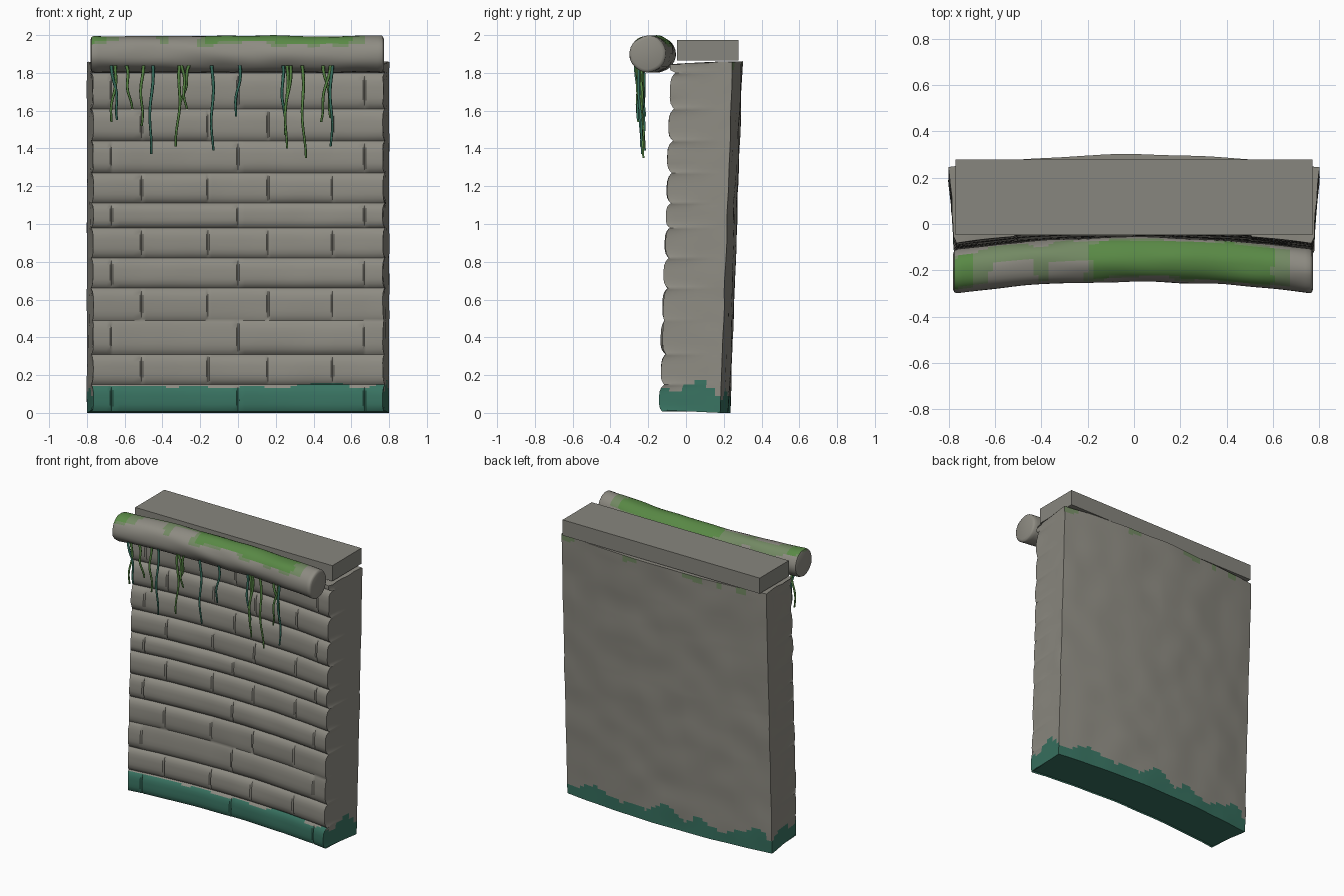
import bpy, bmesh, math, random
from mathutils import Vector, noise

random.seed(4)
cube = bpy.data.objects.get("Cube")
if cube:
    bpy.data.objects.remove(cube, do_unlink=True)


def material(name, rgb):
    m = bpy.data.materials.new(name)
    m.use_nodes = True
    m.diffuse_color = (*rgb, 1)
    m.node_tree.nodes["Principled BSDF"].inputs["Base Color"].default_value = (*rgb, 1)
    return m


stone = material("grey stone", (0.27, 0.26, 0.225))
cap_stone = material("cap stone", (0.245, 0.24, 0.21))
moss = material("bright moss", (0.10, 0.25, 0.06))
pale_moss = material("pale moss", (0.17, 0.25, 0.125))
algae = material("teal algae", (0.04, 0.17, 0.12))


def finish(name, bm, mats, angle=35):
    bmesh.ops.recalc_face_normals(bm, faces=bm.faces[:])
    me = bpy.data.meshes.new(name)
    bm.to_mesh(me)
    bm.free()
    ob = bpy.data.objects.new(name, me)
    bpy.context.collection.objects.link(ob)
    for m in mats:
        me.materials.append(m)
    bpy.ops.object.select_all(action='DESELECT')
    bpy.context.view_layer.objects.active = ob
    ob.select_set(True)
    bpy.ops.object.shade_smooth_by_angle(angle=math.radians(angle))
    return ob


def skin(bm, rings):
    """Join closed rings of points with quads and close both ends."""
    loops = [[bm.verts.new(p) for p in r] for r in rings]
    n = len(loops[0])
    for a, b in zip(loops, loops[1:]):
        for i in range(n):
            j = (i + 1) % n
            bm.faces.new((a[i], a[j], b[j], b[i]))
    bm.faces.new(loops[0])
    bm.faces.new(loops[-1])


def wob(x, y, z, f):
    return noise.noise(Vector((x, y, z)) * f)


# Curved, leaning wall with pillowed stone courses on the front
seams = [0, .15, .31, .49, .66, .82, .98, 1.11, 1.27, 1.44, 1.61, 1.80, 1.86]
joints = [(-.67, 0, .67), (-.51, -.16, .16, .5)]
HALF, TOP = 0.765, seams[-1]
jitter = {}


def course_of(z):
    return max(i for i, s in enumerate(seams[:-1]) if z >= s - 1e-6)


def relief(x, c, t):
    """Outward bulge of the stone face in course c at height t (0 to 1)."""
    pillow = 1 - abs(2 * t - 1) ** 4
    js = joints[c % 2]
    k = (c, sum(x > j for j in js))
    jitter.setdefault(k, random.uniform(-.005, .005))
    near = min(abs(x - j) for j in js)
    groove = 0.010 if near < .004 else 0
    low = 0.5 if (c == 2 and t > .5) or (c == 3 and t < .5) else 1
    return (0.024 * pillow - 0.024) * low + (jitter[k] - groove) * pillow


cols = {round(-HALF + 2 * HALF * i / 44, 4) for i in range(45)}
for j in joints[0] + joints[1]:
    cols = {c for c in cols if abs(c - j) > .012} | {j - .008, j, j + .008}
cols = sorted(cols)
sides = [.05, .15, .35, .55, .75, .9, .97]
section = [(x, 0) for x in cols] + [(HALF, v) for v in sides]
section += [(x, 1) for x in reversed(cols)] + [(-HALF, v) for v in reversed(sides)]


def wall_point(x, v, z, c, t):
    lean = 0.065 * z / TOP
    bow = 0.052 * (1 - (x / HALF) ** 2)
    fade = (1 - v) ** 2
    r = relief(x, c, t)
    n = wob(x, v, z, 5)
    y = -0.135 + lean + bow + 0.325 * v - r * fade - 0.008
    y += n * 0.006 * (1 if v else .7)
    wide = 1 + 0.045 * v
    px = x * wide
    if 0 < v < 1 or abs(x) == HALF:
        px += math.copysign(r * fade * .5 + n * .005, x)
    pz = z
    if z == 0:
        pz = 0.015 * (1 - v)
    elif z == TOP:
        pz = z - 0.012 * (1 - v) + n * .006
    return (px, y, pz)


rings = []
for c, (lo, hi) in enumerate(zip(seams, seams[1:])):
    ts = [0, .05, .15, .3, .45, .6, .75, .88, .95]
    if c == len(seams) - 2:
        ts = [0, .25, .5, .75, 1]
    for t in ts:
        z = TOP if t == 1 else lo + (hi - lo) * t
        rings.append([wall_point(x, v, z, c, t) for x, v in section])
bm = bmesh.new()
skin(bm, rings)
bmesh.ops.recalc_face_normals(bm, faces=bm.faces[:])
for f in bm.faces:
    p = f.calc_center_median()
    front = f.normal.y < -.3
    edge = (.142 if front else .11) + (.03 if front else .10) * wob(p.x, p.y, 0, 7)
    green = 1.82 - .06 * wob(p.x, p.y, 3, 4)
    if p.z < edge:
        f.material_index = 1
    elif p.z > green and f.normal.y > .3 and wob(p.x, 1, 5, 6) > .05:
        f.material_index = 2
finish("stone_wall", bm, [stone, algae, pale_moss], 40)

# Flat cap block on top of the wall
bm = bmesh.new()
bmesh.ops.create_cube(bm, size=1)
for v in bm.verts:
    v.co = Vector((v.co.x * 1.54, v.co.y * .325 + .115, v.co.z * .11 + 1.92))
finish("cap_block", bm, [cap_stone])


# Round, slightly bent coping roll along the front edge
def roll_centre(x):
    return Vector((x, -.205 + .052 * (1 - (x / .775) ** 2), 1.9))


stations = [-.78, -.775] + [-.76 + 1.52 * i / 70 for i in range(71)] + [.767, .772]
rings = []
for i, x in enumerate(stations):
    c = roll_centre(x)
    inset = (.82, .95)[min(i, len(stations) - 1 - i)] if min(i, len(stations) - 1 - i) < 2 else 1
    ring = []
    for k in range(32):
        a = math.tau * k / 32
        r = (.096 + .006 * wob(x, math.cos(a) * .3, math.sin(a) * .3, 5)) * inset
        ring.append(c + Vector((0, math.cos(a) * r, math.sin(a) * r)))
    rings.append(ring)
bm = bmesh.new()
skin(bm, rings)
bmesh.ops.recalc_face_normals(bm, faces=bm.faces[:])
for f in bm.faces:
    p, up = f.calc_center_median(), f.normal.z
    n = wob(p.x, p.y, p.z, 7)
    bare = p.x > .68 or (p.y < -.16 and (abs(p.x + .5) < .09 + n * .06
                                        or abs(p.x + .29) < .07 + n * .06))
    lush = -.17 < p.x + n * .04 < .61 and up > .62 + n * .3
    if lush or (p.x < -.69 and up > .65 + n * .4):
        f.material_index = 1
    elif up > .5 + n * .5 and not bare:
        f.material_index = 2
finish("coping_roll", bm, [stone, moss, pale_moss], 40)

# Hanging vines: (top x, tip x, tip z, material)
vines = [(-.65, -.67, 1.54, moss), (-.67, -.64, 1.55, algae), (-.59, -.56, 1.61, moss),
         (-.50, -.51, 1.52, moss), (-.45, -.46, 1.37, algae), (-.31, -.33, 1.41, moss),
         (-.26, -.31, 1.62, moss), (-.30, -.27, 1.61, moss), (-.14, -.13, 1.39, algae),
         (.01, -.01, 1.57, algae), (.24, .25, 1.49, algae), (.26, .26, 1.40, moss),
         (.28, .25, 1.47, moss), (.34, .36, 1.35, moss), (.45, .49, 1.56, moss),
         (.49, .44, 1.54, moss), (.50, .49, 1.41, algae)]
for i, (x0, x1, z1, mat) in enumerate(vines):
    y0 = roll_centre(x0).y - .075
    phase = random.uniform(0, math.tau)
    rings = []
    for s in range(11):
        t = s / 10
        sway = .012 * math.sin(phase + t * 5) * math.sin(math.pi * t)
        c = Vector((x0 + (x1 - x0) * t + sway, y0 + .012 * t + sway * .6, 1.84 + (z1 - 1.84) * t))
        r = .009 - .003 * t
        rings.append([c + Vector((math.cos(a), math.sin(a), 0)) * r
                      for a in (math.tau * k / 6 for k in range(6))])
    bm = bmesh.new()
    skin(bm, rings)
    finish(f"hanging_vine_{i + 1}", bm, [mat], 65)
